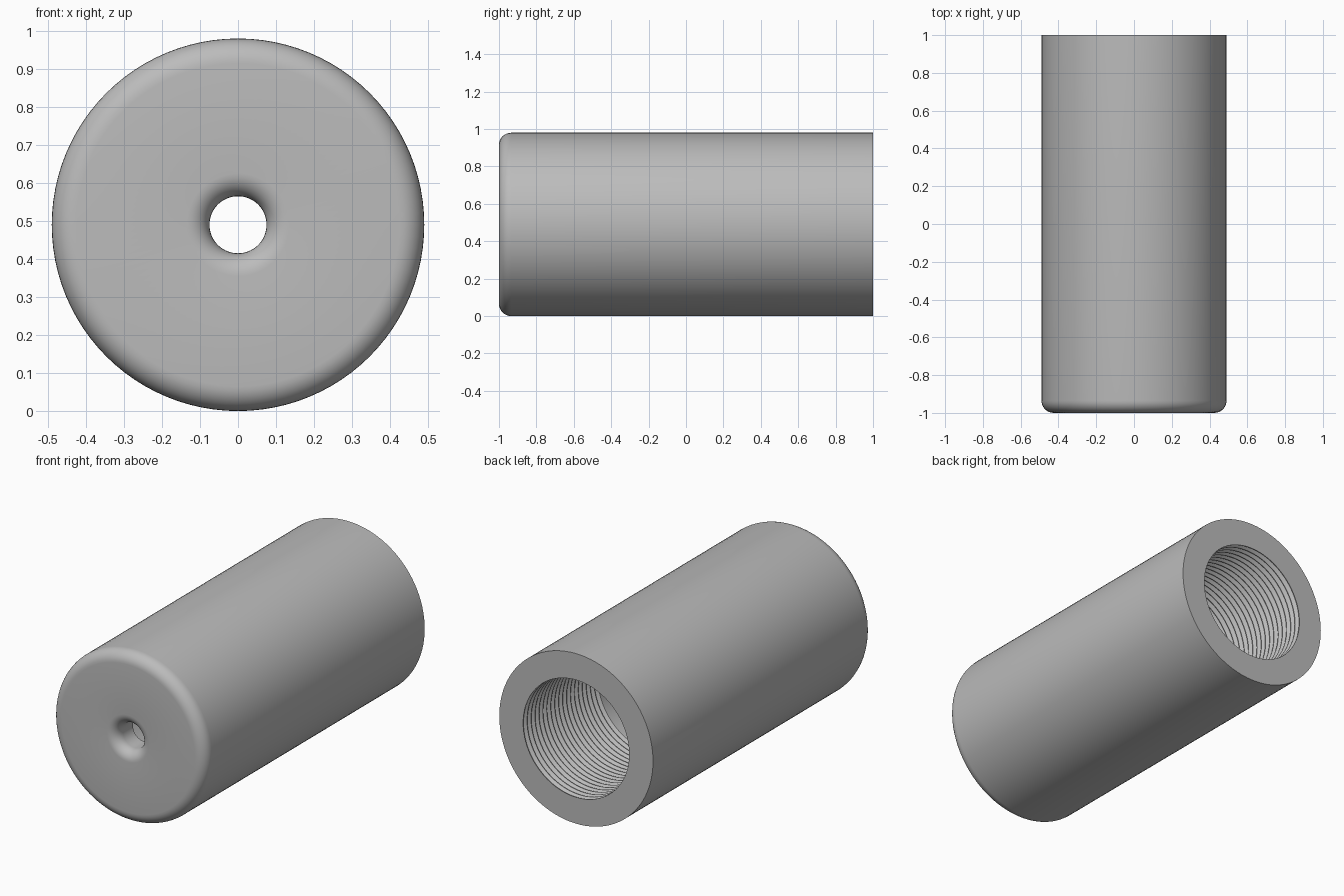
import bpy
import bmesh
from math import sin, cos, pi, radians

cube = bpy.data.objects.get("Cube")
if cube:
    bpy.data.objects.remove(cube, do_unlink=True)

# Main dimensions
RADIUS, FILLET = 0.49, 0.065
HOLE, HOLE_FILLET = 0.075, 0.06
BORE, GROOVE = 0.338, 0.018
FRONT, BACK, FLOOR = -1.0, 1.0, -0.85
THREAD_END, PITCH = 0.32, 0.034
SEGMENTS = 96

metal = bpy.data.materials.new("Satin grey metal")
metal.use_nodes = True
color = (0.5, 0.5, 0.5, 1)
metal.diffuse_color = color
metal.node_tree.nodes["Principled BSDF"].inputs["Base Color"].default_value = color


def arc(r, y, size, start, end, steps=8):
    """Points of a rounded corner, as (radius, y)."""
    angles = [radians(start + (end - start) * i / steps) for i in range(steps + 1)]
    return [(r + size * cos(a), y + size * sin(a)) for a in angles]


# Closed wall section: outer skin, rounded nose, hole, bore, thread
profile = [(RADIUS, BACK)]
profile += arc(RADIUS - FILLET, FRONT + FILLET, FILLET, 0, -90)
profile += arc(HOLE + HOLE_FILLET, FRONT + HOLE_FILLET, HOLE_FILLET, 270, 180)
profile += [(HOLE, FLOOR), (BORE, FLOOR), (BORE, THREAD_END)]
turns = int((BACK - THREAD_END) / PITCH)
pitch = (BACK - THREAD_END) / turns
for i in range(turns):
    y = THREAD_END + i * pitch
    profile += [(BORE + GROOVE, y + pitch * 0.5), (BORE, y + pitch * 0.9)]
    if i < turns - 1:
        profile.append((BORE, y + pitch))
profile.append((BORE, BACK))

# Turn the section around the long axis
bm = bmesh.new()
rings = []
for s in range(SEGMENTS):
    a = 2 * pi * s / SEGMENTS
    rings.append([bm.verts.new((r * cos(a), y, RADIUS + r * sin(a))) for r, y in profile])
n = len(profile)
for s in range(SEGMENTS):
    this, following = rings[s], rings[(s + 1) % SEGMENTS]
    for i in range(n):
        j = (i + 1) % n
        bm.faces.new((this[i], this[j], following[j], following[i]))
bmesh.ops.recalc_face_normals(bm, faces=bm.faces)

mesh = bpy.data.meshes.new("threaded_sleeve")
bm.to_mesh(mesh)
bm.free()
mesh.materials.append(metal)
sleeve = bpy.data.objects.new("threaded_sleeve", mesh)
bpy.context.collection.objects.link(sleeve)

# Smooth curved skins, crisp rims and threads
bpy.context.view_layer.objects.active = sleeve
sleeve.select_set(True)
bpy.ops.object.shade_smooth_by_angle(angle=radians(30))
